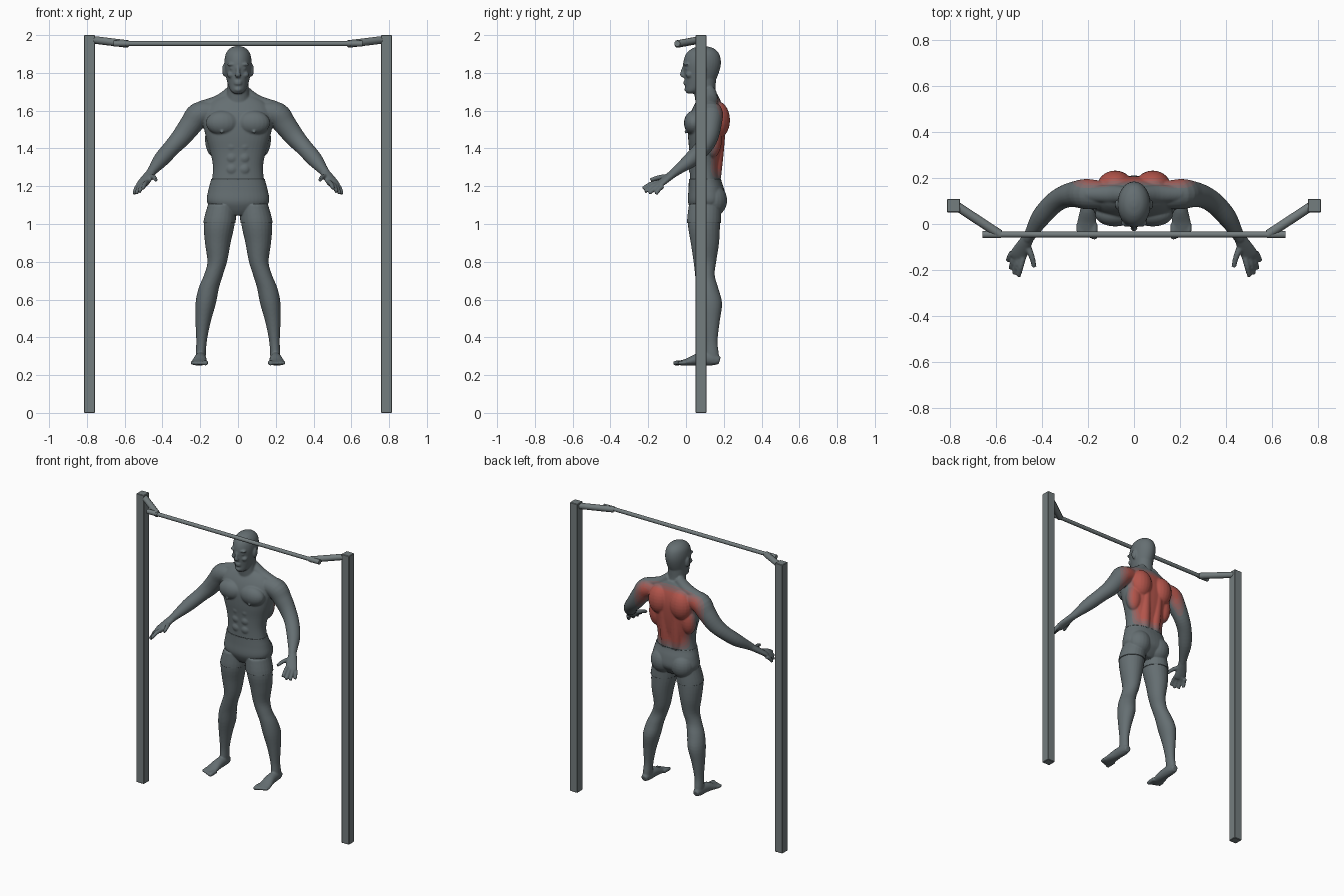
import bpy, bmesh, math
from mathutils import Vector, Matrix

cube = bpy.data.objects.get("Cube")
if cube:
    bpy.data.objects.remove(cube, do_unlink=True)


def material(name, rgb):
    m = bpy.data.materials.new(name)
    m.use_nodes = True
    m.diffuse_color = (*rgb, 1)
    m.node_tree.nodes["Principled BSDF"].inputs["Base Color"].default_value = (*rgb, 1)
    return m


GREY, RED = Vector((.13, .158, .168)), Vector((.45, .09, .07))
frame_grey = material("frame grey", (.175, .205, .21))
tints = [material(n, GREY.lerp(RED, i / 4)) for i, n in enumerate(
    ("body grey", "faint red", "soft red", "mid red", "muscle red"))]


def finish(name, bm, mats, angle=math.pi):
    mesh = bpy.data.meshes.new(name)
    bm.to_mesh(mesh)
    bm.free()
    ob = bpy.data.objects.new(name, mesh)
    bpy.context.collection.objects.link(ob)
    for m in mats:
        mesh.materials.append(m)
    mesh.shade_smooth()
    mesh.set_sharp_from_angle(angle=angle)
    return ob


def tube(bm, rows, level=False, sides=24, steps=4, power=1.0):
    """Loft ellipses (x, y, z, half width, half depth) along a smooth path."""
    rows = [Vector(r) for r in rows]
    pts = []
    for i in range(len(rows) - 1):
        b, c = rows[i], rows[i + 1]
        a, d = rows[max(i - 1, 0)], rows[min(i + 2, len(rows) - 1)]
        for k in range(steps):
            t = k / steps
            pts.append((b * 2 + (c - a) * t + (a * 2 - b * 5 + c * 4 - d) * t * t
                        + (b * 3 - a - c * 3 + d) * t ** 3) / 2)
    pts.append(rows[-1])
    rings = []
    for i, p in enumerate(pts):
        side, up = Vector((1, 0, 0)), Vector((0, 1, 0))
        if not level:
            tan = Vector((pts[min(i + 1, len(pts) - 1)] - pts[max(i - 1, 0)])[:3])
            side = tan.cross(Vector((0, 0, 1))).normalized()
            up = side.cross(tan).normalized()
        ring = []
        for k in range(sides):
            u = math.tau * k / sides
            c, s = (math.copysign(abs(f(u)) ** power, f(u)) for f in (math.cos, math.sin))
            ring.append(bm.verts.new(Vector(p[:3]) + side * c * p[3] + up * s * p[4]))
        rings.append(ring)
    for a, b in zip(rings, rings[1:]):
        for k in range(sides):
            j = (k + 1) % sides
            bm.faces.new((a[k], a[j], b[j], b[k]))
    bm.faces.new(rings[0][::-1])
    bm.faces.new(rings[-1])


def blob(bm, centre, radii):
    bmesh.ops.create_uvsphere(bm, u_segments=20, v_segments=14, radius=1,
                              matrix=Matrix.Translation(centre) @ Matrix.Diagonal((*radii, 1)))


def rod(bm, a, b, r, sides):
    a, b = Vector(a), Vector(b)
    turn = (b - a).to_track_quat('Z', 'Y').to_matrix().to_4x4()
    bmesh.ops.create_cone(bm, cap_ends=True, segments=sides, radius1=r, radius2=r,
                          depth=(b - a).length, matrix=Matrix.Translation((a + b) / 2) @ turn)


# Pull-up frame
for side, s in (("left", 1), ("right", -1)):
    bm = bmesh.new()
    bmesh.ops.create_cube(bm, size=1, matrix=Matrix.Translation((s * .786, .08, 1))
                          @ Matrix.Diagonal((.058, .058, 2, 1)))
    bmesh.ops.bevel(bm, geom=bm.edges[:], offset=.003, segments=1, affect='EDGES')
    finish(side + "_post", bm, [frame_grey], .5)
    bm = bmesh.new()
    rod(bm, (s * .79, .09, 1.978), (s * .585, -.045, 1.953), .02, 12)
    finish(side + "_bracket", bm, [frame_grey], .7)
    bm = bmesh.new()
    rod(bm, (s * .58, -.046, 1.955), (s * .66, -.046, 1.955), .016, 12)
    finish(side + "_sleeve", bm, [frame_grey], .7)
bm = bmesh.new()
rod(bm, (-.65, -.046, 1.955), (.65, -.046, 1.955), .013, 16)
finish("pull_up_bar", bm, [frame_grey], .7)

# Torso, neck and head
bm = bmesh.new()
torso = ((1.05, .1, .06, .05), (1.08, .105, .125, .075), (1.12, .11, .16, .095),
         (1.18, .108, .152, .09), (1.24, .1, .137, .08), (1.31, .1, .133, .08),
         (1.38, .105, .147, .087), (1.46, .107, .17, .096), (1.54, .11, .185, .098),
         (1.6, .115, .178, .086), (1.65, .12, .14, .064), (1.69, .125, .07, .04))
tube(bm, [(0, *r[1:2], r[0], *r[2:]) for r in torso], True, 40, power=.9)
neck = ((1.6, .115, .08, .06), (1.66, .108, .066, .06), (1.7, .1, .058, .057),
        (1.78, .1, .056, .06))
tube(bm, [(0, r[1], r[0], *r[2:]) for r in neck], True)
head = ((1.69, .025, .018, .018), (1.705, .04, .038, .042), (1.74, .068, .054, .073),
        (1.79, .08, .065, .09), (1.85, .085, .072, .1), (1.9, .088, .065, .088),
        (1.93, .09, .042, .056), (1.942, .09, .012, .015))
tube(bm, [(0, r[1], r[0], *r[2:]) for r in head], True, 32)
tube(bm, ((0, -.008, 1.84, .008, .008), (0, -.018, 1.81, .01, .01),
          (0, -.02, 1.785, .015, .011), (0, -.01, 1.775, .01, .006)), True, 12)
for z in (1.742, 1.753):
    blob(bm, (0, .0, z), (.022, .014, .0065))
blob(bm, (0, .008, 1.712), (.022, .017, .014))

for s in (1, -1):
    def limb(rows, **kw):
        tube(bm, [(s * r[0], *r[1:]) for r in rows], **kw)

    def lump(x, y, z, *radii):
        blob(bm, (s * x, y, z), radii)

    # Face features
    lump(.072, .085, 1.815, .012, .02, .034)
    lump(.03, .004, 1.845, .028, .016, .009)
    lump(.03, .006, 1.824, .014, .012, .008)
    lump(.036, .018, 1.79, .022, .02, .018)

    # Chest, abdomen, back and seat muscles
    lump(.082, .042, 1.535, .088, .053, .065)
    lump(.085, -.001, 1.487, .008, .009, .008)
    for i in range(3):
        lump(.032, .032, 1.29 + .06 * i, .03, .018, .029)
    lump(.082, .165, 1.55, .078, .068, .1)
    lump(.12, .14, 1.45, .055, .05, .1)
    lump(.075, .143, 1.125, .075, .07, .08)
    limb(((.04, .155, 1.24, .033, .03), (.045, .165, 1.36, .035, .033),
          (.05, .18, 1.5, .03, .03)), level=True)
    limb(((.03, .125, 1.7, .035, .035), (.1, .13, 1.65, .04, .034),
          (.2, .13, 1.615, .035, .035)))

    # Arm
    limb(((.13, .125, 1.595, .06, .055), (.205, .13, 1.58, .066, .066),
          (.25, .13, 1.525, .058, .06), (.3, .12, 1.46, .05, .053),
          (.35, .09, 1.405, .046, .045), (.405, .03, 1.343, .042, .041),
          (.445, -.035, 1.293, .029, .028), (.463, -.065, 1.27, .024, .023)))
    # Hand with fingers and thumb
    limb(((.455, -.05, 1.28, .024, .022), (.478, -.09, 1.25, .031, .02),
          (.502, -.132, 1.217, .037, .017), (.512, -.15, 1.204, .032, .012)))
    for i in range(4):
        t = i / 3
        base = Vector((.482, -.142, 1.222)).lerp(Vector((.53, -.122, 1.2)), t)
        tip = Vector((.503, -.228, 1.188)).lerp(Vector((.55, -.16, 1.158)), t)
        tip += Vector((.004, -.014, -.008)) * math.sin(math.pi * t)
        mid = (base + tip) / 2 + Vector((0, 0, .007))
        limb([(*p, r, r) for p, r in ((base, .013), (mid, .0125), (tip, .01))], sides=12)
    limb(((.468, -.09, 1.25, .016, .015), (.446, -.14, 1.247, .013, .013),
          (.434, -.188, 1.233, .01, .01)), sides=12)

    # Leg
    limb(((.085, .1, 1.1, .07, .08), (.099, .095, 1, .081, .085), (.107, .1, .9, .068, .075),
          (.11, .1, .8, .052, .06), (.13, .1, .73, .05, .052), (.155, .113, .66, .054, .058),
          (.171, .127, .58, .054, .064), (.185, .13, .48, .04, .048),
          (.193, .132, .38, .028, .035), (.197, .136, .31, .027, .038),
          (.198, .14, .265, .025, .035)), level=True)
    # Foot with toes
    limb(((.198, .178, .276, .02, .02), (.198, .14, .285, .028, .034),
          (.2, .07, .284, .033, .033), (.205, .01, .27, .041, .02),
          (.207, -.03, .263, .04, .013)))
    for i in range(5):
        x, r, y = .172 + .017 * i, (.014 if i == 0 else .0105), -.066 + .0065 * i
        limb(((x, .0, .266, r, r), (x, y / 2 - .01, .265, r, r), (x, y, .261, r * .8, r * .8)),
             sides=12)

# Fuse the body into one smooth skin
bmesh.ops.recalc_face_normals(bm, faces=bm.faces[:])
body = finish("body", bm, tints)
fuse = body.modifiers.new("fuse", 'REMESH')
fuse.mode, fuse.voxel_size = 'VOXEL', .005
soften = body.modifiers.new("soften", 'SMOOTH')
soften.factor, soften.iterations = .5, 4
skin = bpy.data.meshes.new_from_object(body.evaluated_get(bpy.context.evaluated_depsgraph_get()))
body.modifiers.clear()
body.data = skin
skin.materials.clear()
for m in tints:
    skin.materials.append(m)
skin.shade_smooth()


def ramp(v, lo, hi):
    return min(max((v - lo) / (hi - lo), 0), 1)


# Red back muscles fading out at the shoulders, flanks and waist
for f in skin.polygons:
    x, y, z = f.center
    front = .125 + .025 * ramp(z, 1.35, 1.6)
    w = (ramp(y, front, front + .045) * ramp(z, 1.235, 1.3)
         * ramp(-z, -1.685, -1.63) * ramp(-abs(x), -.28, -.2))
    f.material_index = round(w * 4)

# Shorts cut from the skin
bm = bmesh.new()
bm.from_mesh(skin)
for z, n in ((1.237, 1), (1.005, -1)):
    bmesh.ops.bisect_plane(bm, geom=bm.verts[:] + bm.edges[:] + bm.faces[:],
                           plane_co=(0, 0, z), plane_no=(0, 0, n), clear_outer=True)
bmesh.ops.delete(bm, geom=[v for v in bm.verts if abs(v.co.x) > .3], context='VERTS')
for f in bm.faces:
    f.material_index = 0
shorts = finish("shorts", bm, tints[:1], 1)
cloth = shorts.modifiers.new("cloth", 'SOLIDIFY')
cloth.thickness, cloth.offset = .005, 1
